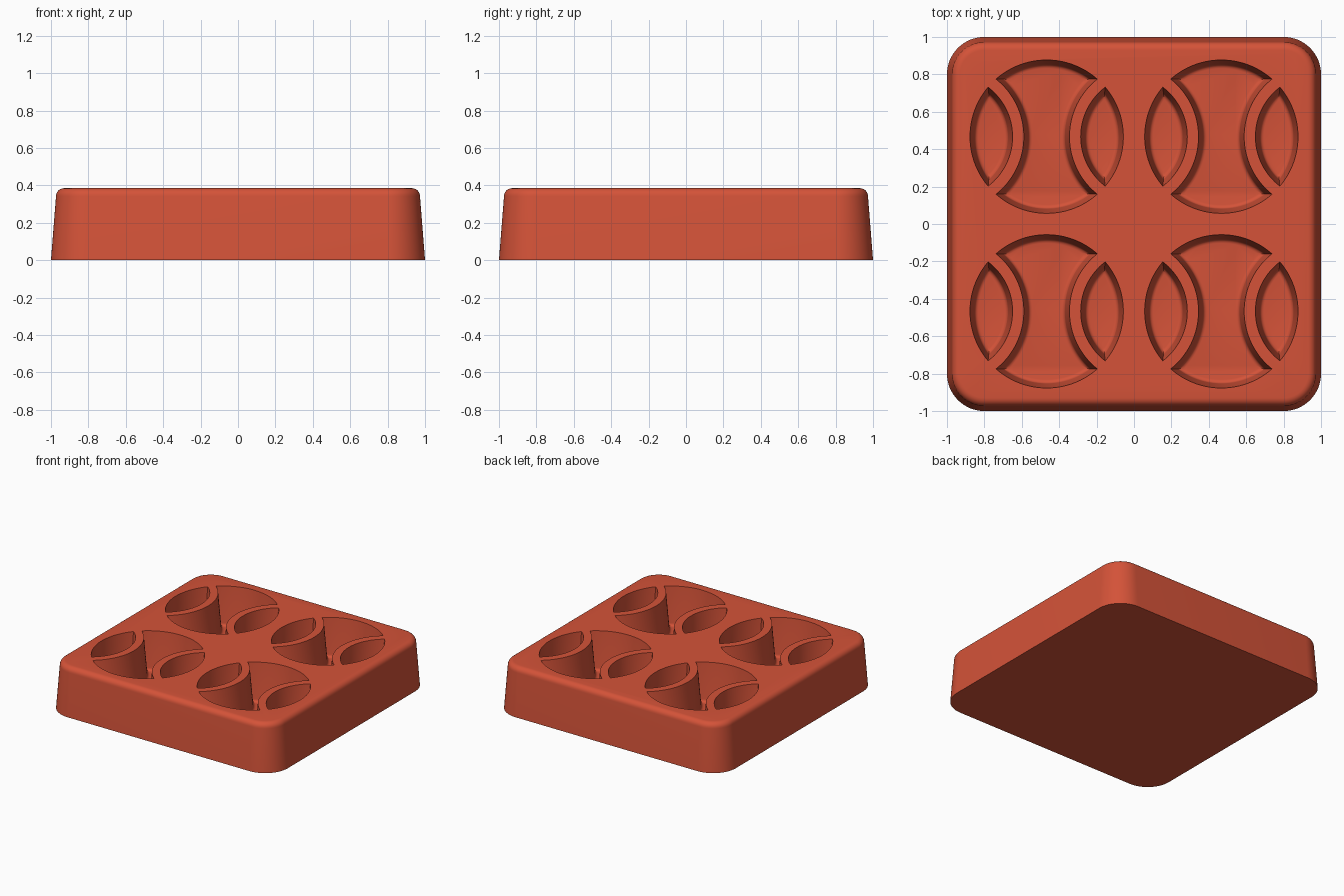
import bpy, bmesh
from math import cos, sin, pi, sqrt, atan2, radians

cube = bpy.data.objects.get("Cube")
if cube:
    bpy.data.objects.remove(cube, do_unlink=True)

TOP, FLOOR = 0.385, 0.08
BALL, BAND, OUTER, INNER = 0.41, 0.515, 0.393, 0.333

terracotta = bpy.data.materials.new("terracotta red")
terracotta.use_nodes = True
colour = (0.66, 0.086, 0.04, 1)
terracotta.diffuse_color = colour
terracotta.node_tree.nodes["Principled BSDF"].inputs["Base Color"].default_value = colour


def arc(cx, cy, r, a0, a1, n):
    """Points along an arc, without the last one."""
    return [(cx + r * cos(a0 + (a1 - a0) * i / n),
             cy + r * sin(a0 + (a1 - a0) * i / n)) for i in range(n)]


def crossing(ball_r, band_r):
    """Where the round rim meets a band arc centred at x = BAND."""
    x = (ball_r ** 2 - band_r ** 2 + BAND ** 2) / (2 * BAND)
    y = sqrt(ball_r ** 2 - x ** 2)
    return atan2(y, x), atan2(y, BAND - x)


def lens(d):
    a, b = crossing(BALL - d, INNER - d)
    return (arc(0, 0, BALL - d, -a, a, 32)
            + arc(BAND, 0, INNER - d, pi - b, pi + b, 32))


def waist(d):
    a, b = crossing(BALL - d, OUTER + d)
    return (arc(0, 0, BALL - d, a, pi - a, 32)
            + arc(-BAND, 0, OUTER + d, b, -b, 32)
            + arc(0, 0, BALL - d, pi + a, 2 * pi - a, 32)
            + arc(BAND, 0, OUTER + d, pi + b, pi - b, 32))


def rounded_square(d):
    r, c = 0.2 - d, 0.8
    points = []
    for i, (sx, sy) in enumerate([(1, 1), (-1, 1), (-1, -1), (1, -1)]):
        points += arc(sx * c, sy * c, r, i * pi / 2, (i + 1) * pi / 2, 16)
        end = (i + 1) * pi / 2
        points.append((sx * c + r * cos(end), sy * c + r * sin(end)))
    return points


def loft(bm, outline, profile, place=lambda x, y: (x, y)):
    """Stack inset copies of an outline and cap both ends."""
    rings = [[bm.verts.new((*place(x, y), z)) for x, y in outline(d)]
             for d, z in profile]
    n = len(rings[0])
    for low, high in zip(rings, rings[1:]):
        for i in range(n):
            j = (i + 1) % n
            bm.faces.new((low[i], low[j], high[j], high[i]))
    bm.faces.new(rings[0])
    bm.faces.new(rings[-1])


def finish(bm, name):
    bmesh.ops.recalc_face_normals(bm, faces=bm.faces)
    mesh = bpy.data.meshes.new(name)
    bm.to_mesh(mesh)
    bm.free()
    mesh.materials.append(terracotta)
    obj = bpy.data.objects.new(name, mesh)
    bpy.context.collection.objects.link(obj)
    return obj


# Tapered block with a rounded top edge
R = 0.043
body = [(0, 0), (0.027, TOP - R)]
body += [(0.027 + R * (1 - cos(t)), TOP - R + R * sin(t))
         for t in (i * pi / 12 for i in range(1, 7))]
bm = bmesh.new()
loft(bm, rounded_square, body)
tray = finish(bm, "mould_block")

# Drafted pockets with a small fillet at the floor
F = 0.022
pocket = [(-0.002, TOP + 0.025), (0.024, FLOOR + F)]
pocket += [(0.024 + F * (1 - cos(t)), FLOOR + F * (1 - sin(t)))
           for t in (i * pi / 8 for i in range(1, 5))]
bm = bmesh.new()
for cx in (-0.467, 0.467):
    for cy in (-0.467, 0.467):
        loft(bm, waist, pocket, lambda x, y: (cx + x, cy + y))
        for side in (-1, 1):
            loft(bm, lens, pocket, lambda x, y: (cx + side * x, cy + y))
cutter = finish(bm, "pocket_cutter")
cutter.hide_render = True

# Cut the pockets into the block
cut = tray.modifiers.new("pockets", "BOOLEAN")
cut.operation, cut.solver, cut.object = "DIFFERENCE", "EXACT", cutter
bpy.ops.object.select_all(action="DESELECT")
bpy.context.view_layer.objects.active = tray
tray.select_set(True)
bpy.ops.object.modifier_apply(modifier=cut.name)
bpy.data.objects.remove(cutter, do_unlink=True)
bpy.ops.object.shade_smooth_by_angle(angle=radians(35))
